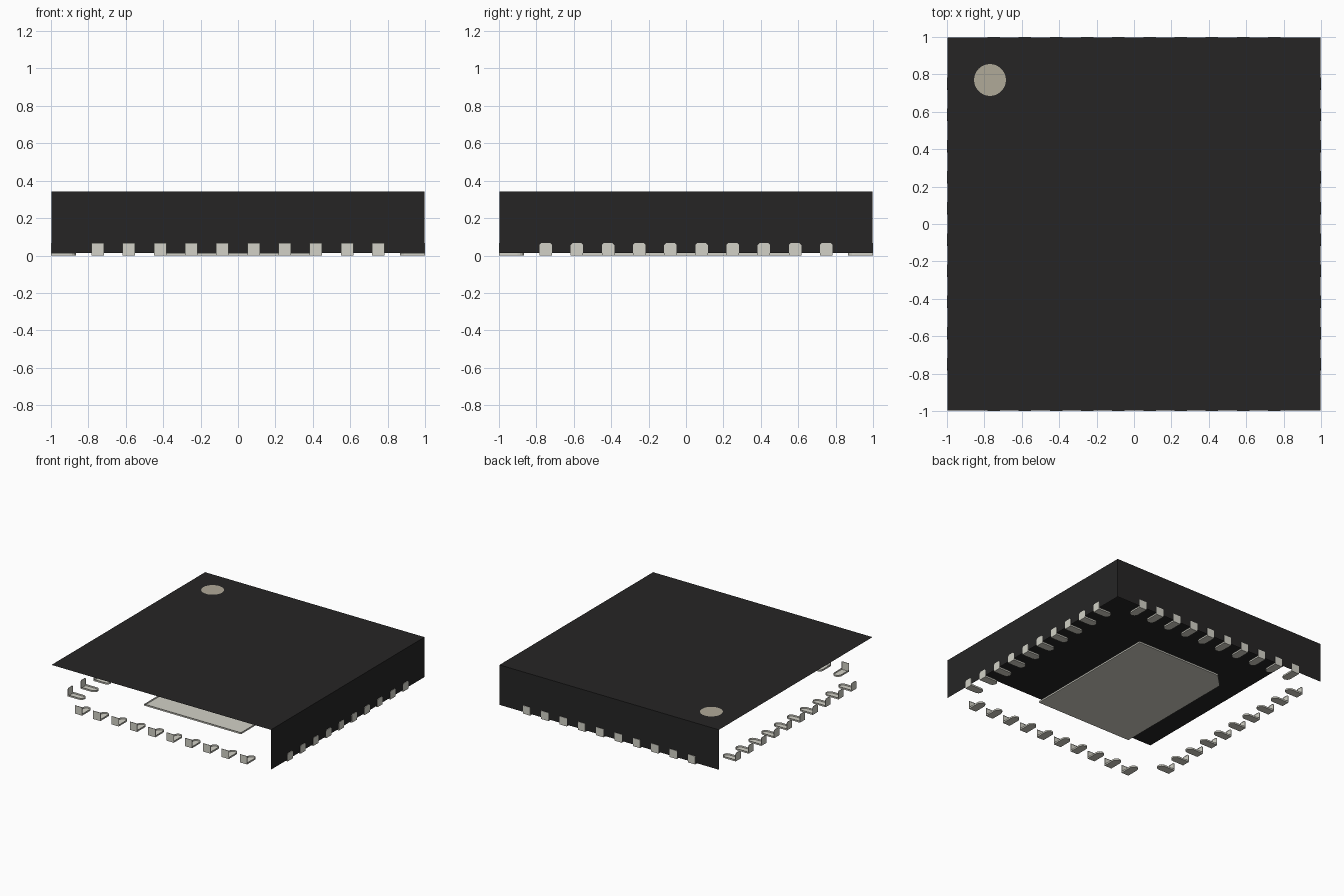
import bpy, bmesh, math
from mathutils import Vector, Matrix

cube = bpy.data.objects.get("Cube")
if cube:
    bpy.data.objects.remove(cube, do_unlink=True)


def material(name, rgb):
    m = bpy.data.materials.new(name)
    m.use_nodes = True
    col = (*rgb, 1.0)
    m.diffuse_color = col
    m.node_tree.nodes["Principled BSDF"].inputs["Base Color"].default_value = col
    return m


BLACK = material("black_plastic", (0.0191, 0.0184, 0.0184))
METAL = material("pale_metal", (0.645, 0.639, 0.571))
BEIGE = material("beige_ink", (0.435, 0.398, 0.316))

EDGE = 1.0        # outer face of the leads
BODY = 0.997      # body half width
BASE = 0.013      # underside level of the body
TOP = 0.341       # upper face of the body


def finish(name, bm, mat):
    mesh = bpy.data.meshes.new(name)
    bm.to_mesh(mesh)
    bm.free()
    mesh.materials.append(mat)
    obj = bpy.data.objects.new(name, mesh)
    bpy.context.collection.objects.link(obj)
    return obj


def tray(bm, outline, depth, matrix=Matrix()):
    """Flat cap with side walls running along depth, open at the back."""
    pts = [Vector(p) for p in outline]
    depth = Vector(depth)
    normal = (pts[1] - pts[0]).cross(pts[2] - pts[1])
    if normal.dot(depth) > 0:
        pts.reverse()
    front = [bm.verts.new(matrix @ p) for p in pts]
    back = [bm.verts.new(matrix @ (p + depth)) for p in pts]
    bm.faces.new(front)
    for i in range(len(pts)):
        j = (i + 1) % len(pts)
        bm.faces.new((front[j], front[i], back[i], back[j]))


# Body shell: top sheet and the two walls on +x and +y
bm = bmesh.new()
b = BODY
top = [bm.verts.new((x, y, TOP)) for x, y in ((-b, -b), (b, -b), (b, b), (-b, b))]
low = [bm.verts.new((x, y, BASE)) for x, y in ((b, -b), (b, b), (-b, b))]
bm.faces.new(top)
bm.faces.new((low[0], low[1], top[2], top[1]))
bm.faces.new((low[1], low[2], top[3], top[2]))
finish("body_shell", bm, BLACK)

# Orientation dot on the top
bm = bmesh.new()
bmesh.ops.create_circle(bm, cap_ends=True, segments=48, radius=0.085,
                        matrix=Matrix.Translation((-0.77, 0.77, TOP + 0.002)))
finish("orientation_dot", bm, BEIGE)

# Central pad underneath, with one clipped corner
bm = bmesh.new()
px, py, cut = 0.44, 0.59, 0.11
tray(bm, [(-px, -py, 0), (px, -py, 0), (px, py, 0),
          (-px + cut, py, 0), (-px, py - cut, 0)], (0, 0, BASE))
finish("thermal_pad", bm, METAL)

# Leads: ten per side, each an upright plate with a round-ended foot
HALF, LENGTH, HEIGHT, PITCH, COUNT = 0.0333, 0.133, 0.067, 1 / 6, 10


def lead(bm, matrix, chamfer):
    w = HALF
    foot = [(-w, -EDGE, 0), (w, -EDGE, 0)]
    for i in range(9):
        a = math.pi * i / 8
        foot.append((w * math.cos(a), -EDGE + LENGTH - w + w * math.sin(a), 0))
    tray(bm, foot, (0, 0, BASE), matrix)
    c = chamfer
    if c:
        plate = [(-w + c, 0), (w - c, 0), (w, c), (w, HEIGHT - c),
                 (w - c, HEIGHT), (-w + c, HEIGHT), (-w, HEIGHT - c), (-w, c)]
    else:
        plate = [(-w, 0), (w, 0), (w, HEIGHT), (-w, HEIGHT)]
    tray(bm, [(u, -EDGE, z) for u, z in plate], (0, 0.004, 0), matrix)


for k, side in enumerate(("front", "left", "back", "right")):
    bm = bmesh.new()
    turn = Matrix.Rotation(k * math.pi / 2, 4, 'Z')
    for i in range(COUNT):
        u = (i - (COUNT - 1) / 2) * PITCH
        lead(bm, turn @ Matrix.Translation((u, 0, 0)), 0.01 if k % 2 else 0)
    finish(side + "_leads", bm, METAL)
